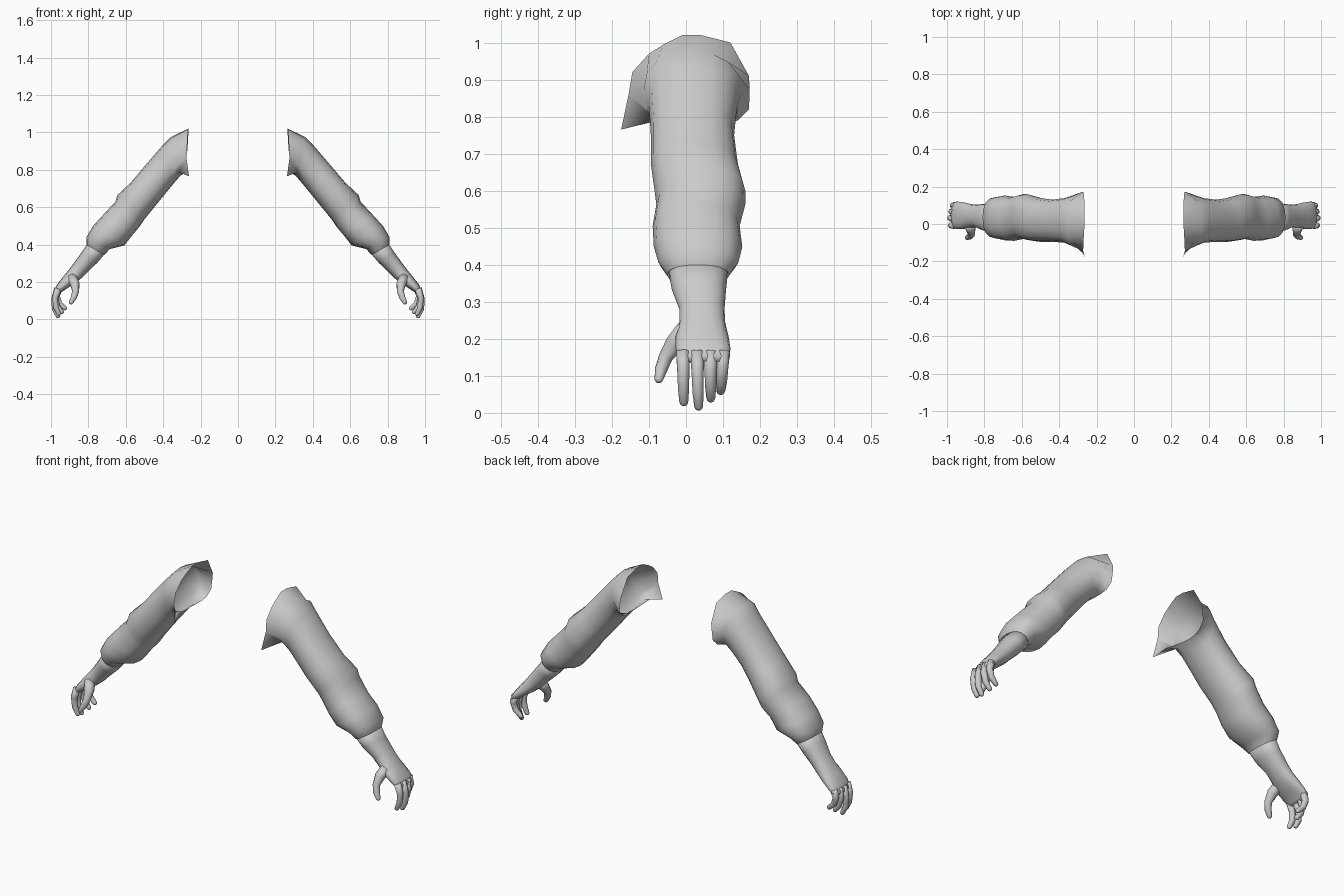
import bpy, bmesh, math
from mathutils import Vector

if "Cube" in bpy.data.objects:
    bpy.data.objects.remove(bpy.data.objects["Cube"])

grey = bpy.data.materials.new("neutral_grey")
grey.diffuse_color = (0.6, 0.6, 0.6, 1)
grey.use_nodes = True
grey.node_tree.nodes["Principled BSDF"].inputs["Base Color"].default_value = grey.diffuse_color
SIDES = 16


def ring(ox, oz, ix, iz, y0, y1, n=SIDES):
    """Oval section between an outer and an inner point, spanning y0 to y1."""
    outer, inner = Vector((ox, 0, oz)), Vector((ix, 0, iz))
    mid, half = (outer + inner) / 2, (outer - inner) / 2
    pts = []
    for i in range(n):
        a = 2 * math.pi * i / n
        c, s = math.cos(a), math.sin(a)
        c = math.copysign(abs(c) ** 0.88, c)
        s = math.copysign(abs(s) ** 0.88, s)
        pts.append(mid + half * c + Vector((0, (y0 + y1) / 2 - s * (y1 - y0) / 2, 0)))
    return pts


def loft(name, rings, cap_start=False, cap_end=False):
    """Skin the rings, smooth them and mirror to the other arm."""
    bm = bmesh.new()
    rows = [[bm.verts.new(p) for p in r] for r in rings]
    n = len(rows[0])
    for a, b in zip(rows, rows[1:]):
        for i in range(n):
            j = (i + 1) % n
            bm.faces.new((a[i], a[j], b[j], b[i]))
    if cap_start:
        bm.faces.new(rows[0])
    if cap_end:
        bm.faces.new(rows[-1])
    bmesh.ops.recalc_face_normals(bm, faces=bm.faces)
    # make the tube face outward even when it is open
    f = bm.faces[0] if cap_start else bm.faces[n]
    f.normal_update()
    k = 0 if cap_start else 1
    mid = sum(rings[k] + rings[k + 1], Vector()) / (2 * n)
    if not cap_start and f.normal.dot(f.calc_center_median() - mid) < 0:
        bmesh.ops.reverse_faces(bm, faces=bm.faces)
    mesh = bpy.data.meshes.new(name)
    bm.to_mesh(mesh)
    bm.free()
    mesh.materials.append(grey)
    ob = bpy.data.objects.new(name, mesh)
    bpy.context.collection.objects.link(ob)
    for p in mesh.polygons:
        p.use_smooth = True
    ob.modifiers.new("other_arm", 'MIRROR').use_mirror_merge = False
    return ob


def digit(name, path, radii, n=10):
    """Tapered finger with a rounded tip along a short path."""
    path = [Vector(p) for p in path]
    rings = []

    def add(p, t, r):
        side = Vector((0, 1, 0))
        side = (side - t * side.dot(t)).normalized()
        up = t.cross(side)
        rings.append([p + r * (math.cos(2 * math.pi * i / n) * side
                               + math.sin(2 * math.pi * i / n) * up) for i in range(n)])

    for i, p in enumerate(path):
        t = (path[min(i + 1, len(path) - 1)] - path[max(i - 1, 0)]).normalized()
        add(p, t, radii[i])
    for a in (0.5, 1.0, 1.4):
        add(path[-1] + t * radii[-1] * math.sin(a), t, radii[-1] * math.cos(a))
    loft(name, rings, True, True)


# Shoulder opening: flared edge with a hanging front point
opening = [(.265, .04, 1.02), (.265, -.01, 1.02), (.268, -.06, .995), (.27, -.10, .97),
           (.272, -.145, .92), (.275, -.155, .86), (.262, -.175, .765), (.285, -.10, .79),
           (.295, 0, .78), (.295, .06, .775), (.29, .11, .78), (.285, .14, .79),
           (.28, .17, .82), (.275, .172, .87), (.27, .17, .91), (.265, .12, 1.0)]

# Sleeve, full at the elbow and gathered in at the cuff
sleeve = [[Vector(p) for p in opening]] + [ring(*s) for s in (
    (.36, .975, .315, .76, -.115, .150),
    (.40, .935, .345, .725, -.100, .138),
    (.49, .83, .39, .67, -.095, .130),
    (.575, .73, .435, .615, -.095, .140),
    (.645, .665, .50, .535, -.085, .160),
    (.655, .63, .527, .495, -.080, .160),
    (.72, .56, .565, .45, -.090, .145),
    (.775, .50, .607, .396, -.087, .152),
    (.81, .44, .685, .376, -.075, .142),
    (.81, .40, .715, .345, -.050, .115))]
loft("sleeve", sleeve)

# Forearm, wrist and palm
loft("forearm_and_palm", [ring(*s) for s in (
    (.795, .42, .70, .365, -.050, .115),
    (.835, .36, .752, .303, -.038, .108),
    (.875, .305, .803, .255, -.018, .104),
    (.905, .265, .835, .222, -.018, .106),
    (.94, .222, .875, .190, -.028, .115),
    (.968, .185, .915, .165, -.028, .120),
    (.982, .155, .945, .145, -.022, .118),
    (.982, .140, .955, .135, -.010, .105))], True, True)

# Fingers: base y, then knuckle, middle and tip points in x, z
fingers = {
    "index_finger": (-.008, -.006, ((.962, .165), (.978, .115), (.974, .065), (.958, .030))),
    "middle_finger": (.030, .034, ((.965, .165), (.982, .110), (.981, .055), (.963, .018))),
    "ring_finger": (.066, .067, ((.962, .165), (.976, .115), (.966, .070), (.942, .040))),
    "little_finger": (.100, .094, ((.956, .165), (.968, .125), (.954, .085), (.926, .060)))}
for name, (ya, yb, pts) in fingers.items():
    path = [(x, ya + (yb - ya) * i / 3, z) for i, (x, z) in enumerate(pts)]
    digit(name, path, (.019, .0165, .015, .012))

# Thumb
digit("thumb", [(.888, .0, .225), (.872, -.030, .188), (.868, -.055, .150),
                (.878, -.067, .118), (.892, -.073, .092)], (.028, .026, .019, .017, .012))
